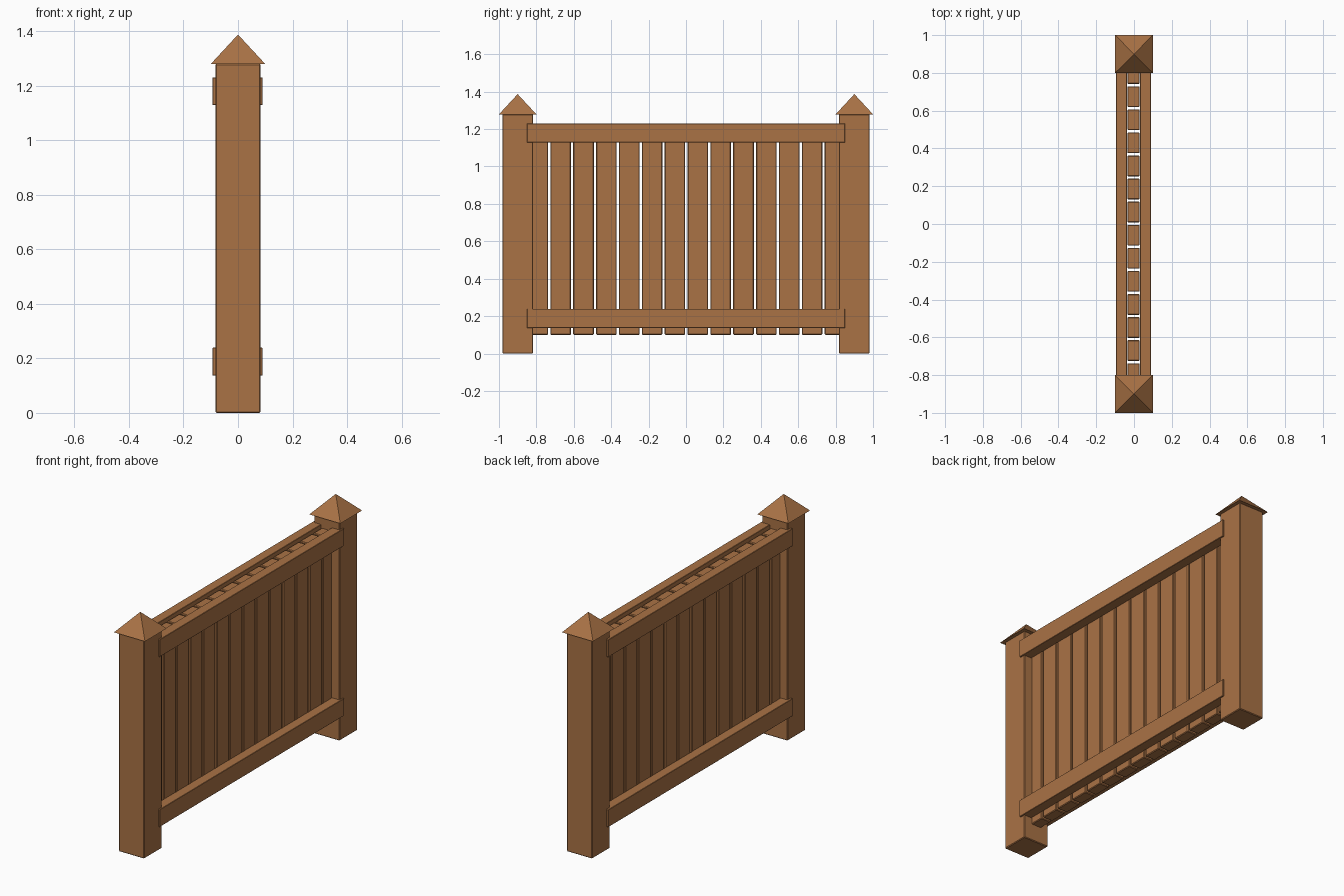
import bpy, bmesh
from mathutils import Vector

if "Cube" in bpy.data.objects:
    bpy.data.objects.remove(bpy.data.objects["Cube"])

wood = bpy.data.materials.new("wood")
wood.diffuse_color = (0.40, 0.17, 0.06, 1)
wood.use_nodes = True
wood.node_tree.nodes["Principled BSDF"].inputs["Base Color"].default_value = wood.diffuse_color


def finish(name, bm):
    bmesh.ops.recalc_face_normals(bm, faces=bm.faces)
    mesh = bpy.data.meshes.new(name)
    bm.to_mesh(mesh)
    bm.free()
    mesh.materials.append(wood)
    obj = bpy.data.objects.new(name, mesh)
    bpy.context.collection.objects.link(obj)
    return obj


def box(name, lo, hi, bevel=0.004):
    lo, hi = Vector(lo), Vector(hi)
    bm = bmesh.new()
    bmesh.ops.create_cube(bm, size=1)
    for v in bm.verts:
        v.co = (lo + hi) / 2 + v.co * (hi - lo)
    obj = finish(name, bm)
    mod = obj.modifiers.new("soft_edges", 'BEVEL')
    mod.width = bevel
    mod.segments = 1
    return obj


def pyramid(name, y, z, half, height):
    bm = bmesh.new()
    base = [bm.verts.new((sx * half, y + sy * half, z))
            for sx, sy in ((-1, -1), (1, -1), (1, 1), (-1, 1))]
    tip = bm.verts.new((0, y, z + height))
    bm.faces.new(base)
    for i in range(4):
        bm.faces.new((base[i], base[(i + 1) % 4], tip))
    return finish(name, bm)


# Posts with pointed caps
for side, y in (("front", -0.9), ("back", 0.9)):
    box(f"{side}_post", (-0.082, y - 0.082, 0), (0.082, y + 0.082, 1.28))
    pyramid(f"{side}_post_cap", y, 1.279, 0.1, 0.108)

# Rails on both faces, top and bottom
for side, x0, x1 in (("left", -0.094, -0.037), ("right", 0.032, 0.09)):
    for level, z in (("lower", 0.137), ("upper", 1.128)):
        box(f"{side}_{level}_rail", (x0, -0.85, z), (x1, 0.85, z + 0.102), 0.002)

# Upright boards between the rails
for i in range(14):
    y = 0.002 + (i - 6.5) * 0.1222
    box(f"board_{i + 1}", (-0.035, y - 0.055, 0.1), (0.03, y + 0.055, 1.21))
